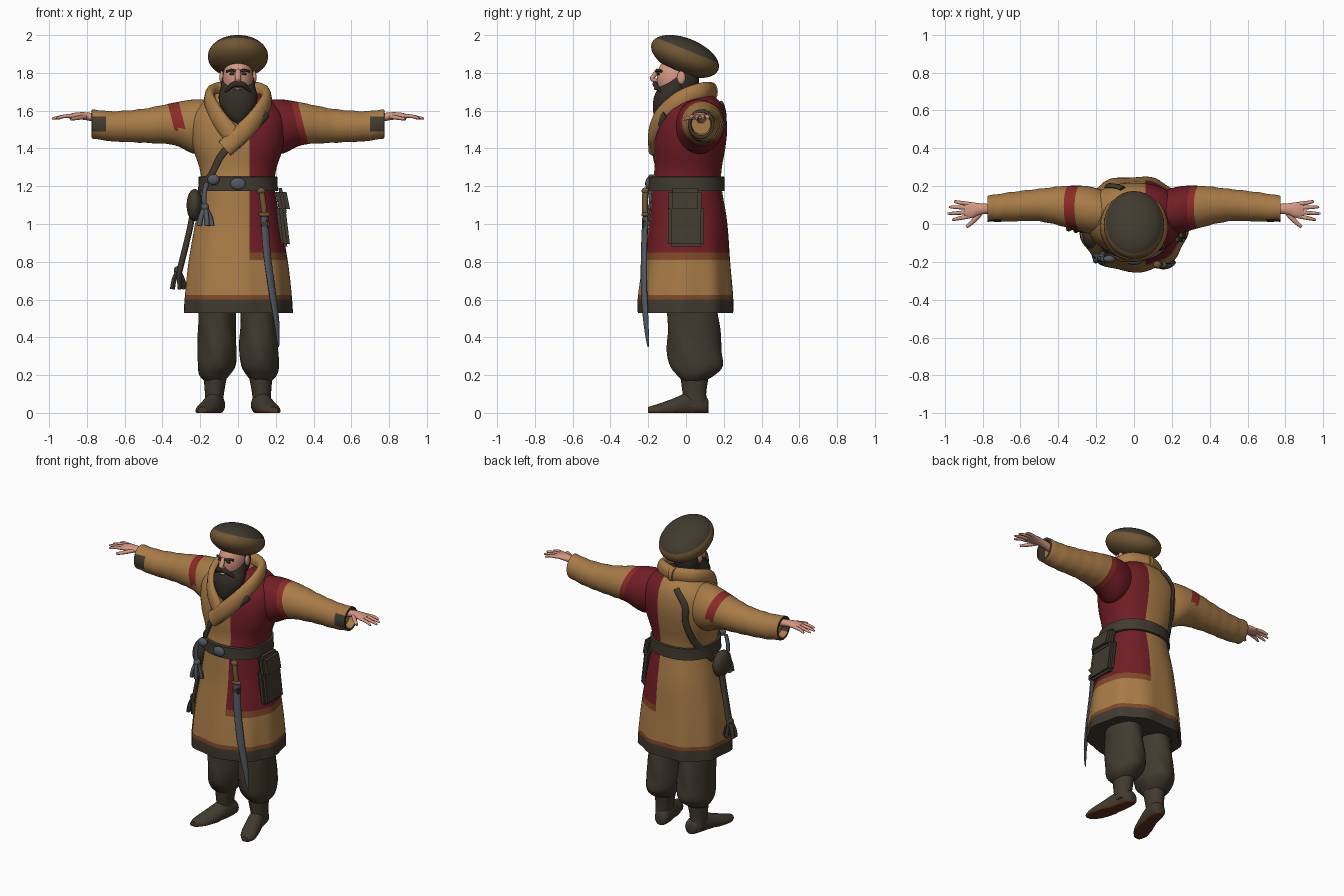
import bpy, bmesh
from math import sin, cos, pi, radians
from mathutils import Vector, Matrix

if "Cube" in bpy.data.objects:
    bpy.data.objects.remove(bpy.data.objects["Cube"])

# Palette
PALETTE = {"coat_tan": "A67A49", "coat_red": "70232A", "seam_red": "8A2F2B", "dark_cloth": "433D33",
           "skin": "D39682", "hat_brown": "705738", "trim_brown": "7E4A2C", "steel": "555A63",
           "sole_brown": "5C3324", "hair_dark": "37312B"}
MATS = {}
for label, code in PALETTE.items():
    rgb = [(int(code[i:i + 2], 16) / 255) ** 2.2 for i in (0, 2, 4)] + [1]
    m = bpy.data.materials.new(label)
    m.use_nodes = True
    m.diffuse_color = rgb
    m.node_tree.nodes["Principled BSDF"].inputs["Base Color"].default_value = rgb
    m.node_tree.nodes["Principled BSDF"].inputs["Roughness"].default_value = 0.8
    MATS[label] = m


def finish(name, bm, mat, rule=None, cuts=()):
    """Cut crisp colour borders, colour the faces and link the object."""
    for point, normal in cuts:
        bmesh.ops.bisect_plane(bm, geom=bm.verts[:] + bm.edges[:] + bm.faces[:],
                               plane_co=point, plane_no=normal)
    bmesh.ops.recalc_face_normals(bm, faces=bm.faces)
    me = bpy.data.meshes.new(name)
    names = [mat]
    for f in bm.faces:
        label = rule(f.calc_center_median()) if rule else mat
        if label not in names:
            names.append(label)
        f.material_index = names.index(label)
    bm.to_mesh(me)
    bm.free()
    for label in names:
        me.materials.append(MATS[label])
    me.shade_smooth()
    me.set_sharp_from_angle(angle=radians(50))
    ob = bpy.data.objects.new(name, me)
    bpy.context.collection.objects.link(ob)
    return ob


def smooth(pts, k):
    """Catmull-Rom through tuples of any length."""
    out = []
    for i in range(len(pts) - 1):
        p0, p1, p2, p3 = pts[max(i - 1, 0)], pts[i], pts[i + 1], pts[min(i + 2, len(pts) - 1)]
        for j in range(k):
            t = j / k
            out.append(tuple(b + 0.5 * t * (c - a + t * (2 * a - 5 * b + 4 * c - d + t * (3 * (b - c) + d - a)))
                             for a, b, c, d in zip(p0, p1, p2, p3)))
    return out + [tuple(pts[-1])]


def skin_rings(rings):
    bm = bmesh.new()
    vs = [[bm.verts.new(p) for p in r] for r in rings]
    n = len(vs[0])
    for a, b in zip(vs, vs[1:]):
        for i in range(n):
            bm.faces.new((a[i], a[(i + 1) % n], b[(i + 1) % n], b[i]))
    bm.faces.new(vs[0])
    bm.faces.new(vs[-1])
    return bm


def spow(v, p):
    return abs(v) ** p * (1 if v >= 0 else -1)


def loft(name, rings, mat, axis="z", n=32, k=4, power=1.0, wave=None, floor=False, **kw):
    """Rings are (position, centre u, centre v, radius u, radius v)."""
    out = []
    for t, u, v, ru, rv in smooth(rings, k):
        ring = []
        for i in range(n):
            a = 2 * pi * i / n
            w = wave(a, t) if wave else 1
            p, q = u + ru * w * spow(sin(a), power), v - rv * w * spow(cos(a), power)
            co = {"z": (p, q, t), "x": (t, p, q), "y": (p, t, q)}[axis]
            ring.append((co[0], co[1], max(co[2], 0)) if floor else co)
        out.append(ring)
    return finish(name, skin_rings(out), mat, **kw)


def tube(name, pts, a, b, mat, up=None, n=12, k=6, taper=None):
    """Oval tube: a is the half width, b the half thickness facing away from the body."""
    path = [Vector(p) for p in smooth(pts, k)]
    rings = []
    for i, p in enumerate(path):
        t = (path[min(i + 1, len(path) - 1)] - path[max(i - 1, 0)]).normalized()
        out = Vector(up) if up else Vector((p.x, p.y, 0))
        side = t.cross(out).normalized()
        out = side.cross(t).normalized()
        s = taper(i / (len(path) - 1)) if taper else 1
        rings.append([p + side * (a * s * cos(2 * pi * j / n)) + out * (b * s * sin(2 * pi * j / n))
                      for j in range(n)])
    return finish(name, skin_rings(rings), mat)


def ball(name, loc, size, mat, tilt=0, rule=None, cuts=()):
    bm = bmesh.new()
    bmesh.ops.create_uvsphere(bm, u_segments=32, v_segments=20, radius=1)
    bmesh.ops.scale(bm, vec=size, verts=bm.verts)
    ob = finish(name, bm, mat, rule, cuts)
    ob.matrix_world = Matrix.Translation(loc) @ Matrix.Rotation(tilt, 4, "X")
    return ob


def box(name, loc, size, mat, bevel=0.01, flare=0.0):
    bm = bmesh.new()
    bmesh.ops.create_cube(bm, size=1)
    bmesh.ops.scale(bm, vec=size, verts=bm.verts)
    for v in bm.verts:
        v.co.x -= flare * v.co.z
    bmesh.ops.bevel(bm, geom=bm.edges[:], offset=bevel, segments=2, affect="EDGES")
    ob = finish(name, bm, mat)
    ob.location = loc
    return ob


# Long coat
COAT = [(.53, 0, 0, .285, .25), (.62, 0, 0, .28, .25), (.8, 0, .005, .262, .23), (1.0, 0, .012, .228, .208),
        (1.15, 0, .005, .2, .19), (1.22, 0, .003, .193, .182), (1.3, 0, .012, .205, .178),
        (1.4, 0, .02, .238, .188), (1.5, 0, .03, .255, .188), (1.58, 0, .04, .245, .17),
        (1.64, 0, .05, .195, .135), (1.69, 0, .04, .12, .095)]
FINE = smooth(COAT, 12)


def coat_colour(c):
    if c.z < .6:
        return "dark_cloth"
    if c.z < .625:
        return "trim_brown"
    if c.x > .06 and c.z > .81:
        return "coat_red" if c.z > .85 else "trim_brown"
    return "coat_tan"


loft("coat", COAT, "coat_tan", n=72, power=.88, rule=coat_colour,
     wave=lambda a, z: 1 + .022 * sin(9 * a + 1) * max(0, 1.1 - z) / .5,
     cuts=[((0, 0, z), (0, 0, 1)) for z in (.6, .625, .81, .85)] + [((.06, 0, 0), (1, 0, 0))])


def on_coat(deg, z, off=.006):
    """Point on the coat; 0 degrees is the front, positive turns to the model's left."""
    _, u, v, ru, rv = min(FINE, key=lambda r: abs(r[0] - z))
    a = radians(deg)
    return (u + (ru + off) * spow(sin(a), .88), v - (rv + off) * spow(cos(a), .88), z)


# Belt and shoulder strap
loft("belt", [(1.175, 0, .003, .19, .18), (1.176, 0, .003, .212, .202), (1.215, 0, .003, .209, .2),
              (1.25, 0, .003, .209, .2), (1.251, 0, .003, .19, .18)], "dark_cloth", n=64, k=1, power=.9)
ball("belt_buckle", (0, -.2, 1.213), (.04, .016, .032), "steel")
ball("strap_buckle", (-.13, -.185, 1.235), (.032, .02, .028), "steel")
for name, path in (("strap_front", [(-70, 1.2), (-42, 1.26), (-18, 1.37), (8, 1.48), (35, 1.58)]),
                   ("strap_back", [(-165, 1.64), (-152, 1.55), (-150, 1.43), (-135, 1.31),
                                   (-112, 1.22), (-92, 1.15)])):
    tube(name, [on_coat(d, z) for d, z in smooth(path, 5)], .02, .01, "dark_cloth", k=2)

# Shawl collar
tube("collar_right", [(.02, .14, 1.7), (-.11, .09, 1.7), (-.15, -.02, 1.66), (-.11, -.12, 1.57),
                      (-.04, -.16, 1.48), (.02, -.16, 1.42)], .05, .03, "coat_tan")
tube("collar_left", [(-.02, .14, 1.7), (.11, .09, 1.7), (.15, -.02, 1.66), (.11, -.12, 1.58),
                     (.03, -.168, 1.49), (-.07, -.168, 1.4)], .05, .03, "coat_tan")

for s, side in ((1, "left"), (-1, "right")):
    # Sleeve with shoulder seam and cuff
    def sleeve_colour(c, s=s):
        if abs(c.x) > .774 or abs(c.x) > .7 and c.y < .05 and 1.49 < c.z < 1.57:
            return "dark_cloth"
        d = s * c.x + .25 * s * (c.z - 1.53)
        if d > .345 or s < 0 and (d < .285 or c.z < 1.5):
            return "coat_tan"
        return "seam_red" if d > .31 or s < 0 else "coat_red"
    sleeve = [(.1, .05, 1.53, .1, .12), (.22, .07, 1.515, .125, .145), (.34, .09, 1.53, .112, .112),
              (.5, .1, 1.52, .086, .09), (.66, .09, 1.517, .077, .08), (.774, .08, 1.53, .069, .077)]
    rings = [(s * x, *r) for x, *r in smooth(sleeve, 6)]
    rings += [(s * .775, .08, 1.53, .055, .062), (s * .73, .08, 1.53, .05, .055)]
    loft(side + "_sleeve", rings, "coat_tan", axis="x", n=40, k=1, rule=sleeve_colour,
         wave=lambda a, x: 1 + .018 * sin(75 * abs(x) + 2 * sin(a)) * (abs(x) > .38) * (abs(x) < .77),
         cuts=[((s * d, 0, 1.53), (s, 0, .25 * s)) for d in (.285, .31, .345)]
         + [((s * .7, 0, 0), (1, 0, 0)), ((0, 0, 1.49), (0, 0, 1)), ((0, 0, 1.57), (0, 0, 1))])
    # Hand
    loft(side + "_palm", [(s * .72, .08, 1.555, .026, .024), (s * .8, .08, 1.57, .028, .021),
                          (s * .86, .073, 1.573, .042, .017), (s * .895, .073, 1.57, .04, .011)],
         "skin", axis="x", n=20)
    for finger, y0, y1, tip in (("index", .04, .022, .96), ("middle", .063, .055, .985),
                                ("ring", .086, .09, .978), ("little", .106, .12, .95)):
        tube(f"{side}_{finger}_finger", [(s * .87, y0, 1.572), (s * .92, (y0 + y1) / 2, 1.57), (s * tip, y1, 1.558)],
             .011, .01, "skin", up=(0, 0, 1), k=4, taper=lambda t: 1 - .5 * t ** 3)
    tube(side + "_thumb", [(s * .81, .06, 1.568), (s * .845, .02, 1.562), (s * .885, -.015, 1.555)],
         .014, .012, "skin", up=(0, 0, 1), k=4, taper=lambda t: 1 - .4 * t ** 2)
    # Baggy trouser leg
    loft(side + "_trouser_leg", [(.17, s * .125, .04, .055, .06), (.2, s * .125, .05, .08, .1),
                                 (.25, s * .115, .055, .1, .14), (.34, s * .11, .045, .103, .145),
                                 (.45, s * .112, .04, .1, .138), (.6, s * .11, .03, .1, .13)],
         "dark_cloth", wave=lambda a, z: 1 + .025 * sin(5 * a + 25 * z))
    # Boot
    loft(side + "_boot_shaft", [(.03, s * .125, .055, .048, .06), (.1, s * .125, .045, .05, .062),
                                (.2, s * .12, .045, .062, .075), (.27, s * .12, .045, .062, .075)],
         "dark_cloth", n=24)
    loft(side + "_boot_foot", [(.12, s * .11, .03, .025, .03), (.1, s * .113, .04, .045, .05),
                               (.02, s * .125, .045, .05, .065), (-.07, s * .15, .025, .056, .05),
                               (-.15, s * .175, .012, .05, .035), (-.2, s * .19, .012, .022, .02)],
         "dark_cloth", axis="y", n=24, floor=True, cuts=[((0, 0, .012), (0, 0, 1))],
         rule=lambda c: "sole_brown" if c.z < .012 else "dark_cloth")
    # Side features of the face
    ball(side + "_ear", (s * .086, -.025, 1.775), (.012, .022, .035), "skin")
    ball(side + "_eye", (s * .032, -.146, 1.795), (.014, .008, .007), "hair_dark")
    tube(side + "_eyebrow", [(s * .012, -.156, 1.808), (s * .035, -.152, 1.815), (s * .06, -.13, 1.808)],
         .007, .007, "hair_dark")
    tube(side + "_moustache", [(0, -.162, 1.742), (s * .03, -.162, 1.735), (s * .068, -.135, 1.7)],
         .016, .014, "hair_dark", taper=lambda t: 1 - .6 * t ** 2)

# Head, hair and beard
ball("head", (0, -.055, 1.77), (.08, .1, .12), "skin")
ball("hair", (0, -.015, 1.76), (.087, .085, .11), "hair_dark")
tube("nose", [(0, -.148, 1.815), (0, -.17, 1.785), (0, -.178, 1.768), (0, -.15, 1.752)], .015, .012, "skin",
     up=(0, -1, .3))
loft("beard", [(1.53, 0, -.135, .015, .015), (1.57, 0, -.125, .058, .045), (1.63, 0, -.105, .095, .07),
               (1.68, 0, -.087, .102, .08), (1.73, 0, -.06, .09, .08), (1.775, 0, -.04, .084, .05)], "hair_dark")
ball("lower_lip", (0, -.162, 1.715), (.022, .008, .006), "skin")

# Tilted round hat: wide band and dark crown
ball("hat", (0, -.005, 1.887), (.16, .19, .096), "hat_brown", tilt=radians(-22),
     cuts=[((0, 0, .035), (0, 0, 1))], rule=lambda c: "dark_cloth" if c.z > .035 else "hat_brown")

# Left hip pouch
box("pouch_body", (.238, 0, .99), (.05, .19, .22), "dark_cloth", .015, .12)
box("pouch_flap", (.236, -.005, 1.125), (.06, .175, .13), "dark_cloth", .02, .2)

# Sword with curved scabbard
tube("sword_scabbard", [(.14, -.215, 1.04), (.153, -.222, .85), (.18, -.222, .65), (.205, -.212, .48),
                        (.215, -.2, .35)], .023, .013, "steel", taper=lambda t: 1 - .85 * t ** 4)
tube("sword_grip", [(.14, -.215, 1.05), (.135, -.218, 1.1), (.125, -.215, 1.17)], .016, .016, "hat_brown")
ball("sword_guard", (.14, -.216, 1.05), (.032, .02, .014), "hat_brown")
ball("sword_pommel", (.123, -.215, 1.175), (.022, .02, .018), "hat_brown")
box("scabbard_collar", (.142, -.217, 1.0), (.052, .034, .04), "dark_cloth", .008)

# Right hip: small bag, hanging sash and tassels
ball("hip_bag", (-.23, -.05, 1.1), (.042, .08, .085), "dark_cloth")
tube("hanging_sash", [(-.225, -.03, 1.16), (-.25, -.03, 1.0), (-.285, -.02, .85), (-.315, -.01, .73)],
     .026, .016, "dark_cloth")
for name, top, length, mat in (("sash_tassel", (-.318, -.01, .755), .1, "dark_cloth"),
                               ("belt_tassel", (-.175, -.18, 1.09), .1, "steel")):
    x, y, z = top
    ball(name + "_knot", top, (.022, .022, .022), mat)
    for i in range(5):
        a = 2 * pi * i / 5
        tube(f"{name}_strand_{i}", [(x, y, z), (x + .025 * cos(a), y + .02 * sin(a), z - length / 2),
                                    (x + .036 * cos(a), y + .025 * sin(a), z - length)], .015, .013, mat, n=8, k=3)
tube("belt_tassel_cord", [(-.165, -.185, 1.22), (-.18, -.185, 1.15), (-.175, -.18, 1.08)], .014, .012, "steel")
